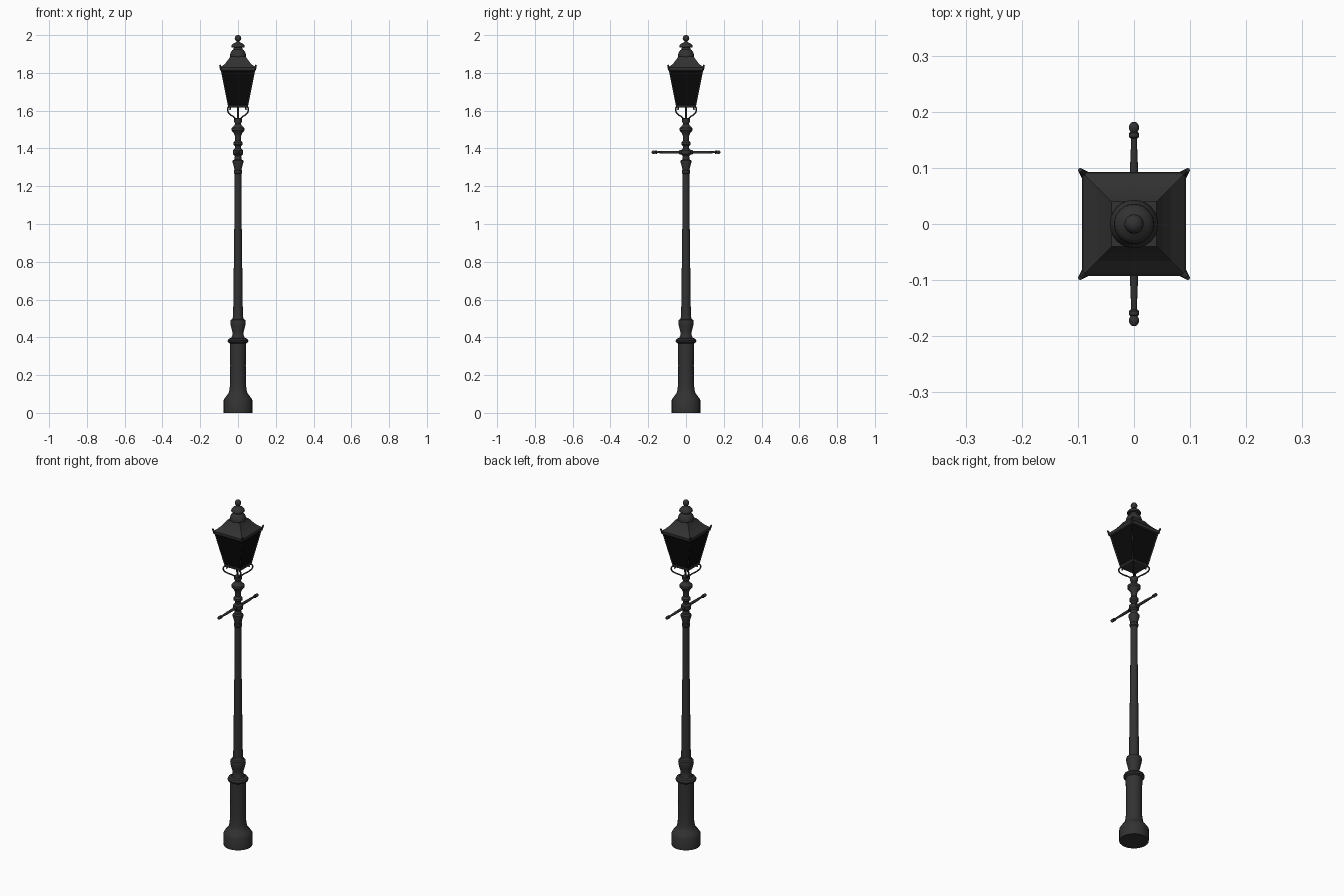
import bpy, bmesh, math
from mathutils import Vector, Matrix

if "Cube" in bpy.data.objects:
    bpy.data.objects.remove(bpy.data.objects["Cube"])


def material(name, v):
    m = bpy.data.materials.new(name)
    m.diffuse_color = (v, v, v, 1)
    m.use_nodes = True
    m.node_tree.nodes["Principled BSDF"].inputs["Base Color"].default_value = m.diffuse_color
    return m


IRON = material("dark iron", 0.032)
GLASS = material("black glass", 0.003)


def finish(name, bm, mat, smooth=True):
    bmesh.ops.recalc_face_normals(bm, faces=bm.faces)
    me = bpy.data.meshes.new(name)
    bm.to_mesh(me)
    bm.free()
    me.materials.append(mat)
    ob = bpy.data.objects.new(name, me)
    bpy.context.collection.objects.link(ob)
    if smooth:
        bpy.ops.object.select_all(action='DESELECT')
        ob.select_set(True)
        bpy.context.view_layer.objects.active = ob
        bpy.ops.object.shade_smooth_by_angle(angle=math.radians(35))
    return ob


def loft(name, profile, sides, mat, turn=0.0, k=1.0, matrix=None):
    """Stack rings of (radius, height); k scales radius (sqrt 2 for squares)."""
    bm = bmesh.new()
    rings = []
    for r, z in profile:
        rings.append([bm.verts.new((r * k * math.cos(turn + i * math.tau / sides),
                                    r * k * math.sin(turn + i * math.tau / sides), z))
                      for i in range(sides)])
    for a, b in zip(rings, rings[1:]):
        for i in range(sides):
            j = (i + 1) % sides
            bm.faces.new((a[i], a[j], b[j], b[i]))
    bm.faces.new(rings[0][::-1])
    bm.faces.new(rings[-1])
    if matrix:
        bm.transform(matrix)
    return finish(name, bm, mat, sides > 4)


def square(name, profile, mat):
    return loft(name, profile, 4, mat, math.pi / 4, math.sqrt(2))


def rod(name, p, q, r1, r2, sides=8):
    p, q = Vector(p), Vector(q)
    d = q - p
    m = Matrix.Translation(p) @ d.to_track_quat('Z', 'Y').to_matrix().to_4x4()
    return loft(name, [(r1, 0), (r2, d.length)], sides, IRON, math.pi / 4, 1, m)


# Post: pedestal, fluted-looking shaft and turned neck
loft("pedestal", [(.076, 0), (.076, .068), (.070, .078), (.060, .092), (.050, .104),
                  (.046, .12), (.042, .15), (.041, .25), (.043, .36), (.043, .368),
                  (.053, .374), (.055, .382), (.050, .392), (.036, .397), (.033, .405)], 24, IRON)
loft("shaft_base", [(.033, .40), (.029, .415), (.030, .43), (.038, .46), (.041, .478),
                    (.039, .492), (.030, .497), (.026, .51)], 24, IRON)
loft("shaft", [(.026, .50), (.024, .65), (.0195, 1.0), (.018, 1.30)], 16, IRON)
loft("neck", [(.018, 1.265), (.022, 1.27), (.022, 1.283), (.019, 1.287), (.021, 1.30),
              (.028, 1.325), (.028, 1.336), (.018, 1.342), (.017, 1.36), (.026, 1.37),
              (.027, 1.38), (.026, 1.39), (.016, 1.40), (.016, 1.412), (.024, 1.42),
              (.024, 1.432), (.015, 1.442), (.016, 1.465), (.022, 1.48), (.034, 1.495),
              (.034, 1.508), (.022, 1.518), (.015, 1.53), (.020, 1.54), (.020, 1.558),
              (.010, 1.562)], 24, IRON)

# Ladder rest along y with ball ends
for s in (-1, 1):
    turn = Matrix.Translation((0, 0, 1.38)) @ Matrix.Rotation(-s * math.pi / 2, 4, 'X')
    loft("ladder_bar", [(.012, .015), (.012, .032), (.0075, .038), (.0075, .09), (.005, .152),
                        (.009, .155), (.009, .162), (.006, .164), (.009, .169),
                        (.009, .175), (.005, .181), (.001, .182)], 12, IRON, 0, 1, turn)

# Lantern body: glass, tray, corner bars and rims
square("lantern_glass", [(.047, 1.625), (.086, 1.82)], GLASS)
square("lantern_tray", [(.048, 1.617), (.051, 1.619), (.052, 1.628), (.049, 1.631)], IRON)
square("lantern_rim", [(.086, 1.808), (.091, 1.812), (.093, 1.822), (.093, 1.828)], IRON)
for sx in (-1, 1):
    for sy in (-1, 1):
        rod("corner_bar", (sx * .048, sy * .048, 1.62), (sx * .088, sy * .088, 1.82), .004, .004, 4)
        rod("corner_horn", (sx * .087, sy * .087, 1.815), (sx * .096, sy * .096, 1.842), .008, .004)

# Roof, vent and finial
square("lantern_roof", [(.093, 1.826), (.086, 1.833), (.066, 1.852), (.052, 1.87), (.040, 1.888)], IRON)
loft("roof_vent", [(.038, 1.875), (.043, 1.886), (.043, 1.892), (.039, 1.908), (.031, 1.92),
                   (.024, 1.925), (.022, 1.934), (.036, 1.936), (.035, 1.944), (.027, 1.954),
                   (.014, 1.96), (.008, 1.966), (.008, 1.97)], 24, IRON)
ball = [(.017 * math.sin(a) + .0003, 1.983 - .017 * math.cos(a))
        for a in [i * math.pi / 10 for i in range(11)]]
loft("finial_ball", ball, 16, IRON)

# Feed pipe and four scrolled brackets on the diagonals
rod("feed_pipe", (0, 0, 1.55), (0, 0, 1.63), .004, .004)
path = [(.012, 1.553), (.030, 1.566), (.058, 1.580), (.076, 1.597), (.077, 1.613),
        (.066, 1.620), (.058, 1.612), (.062, 1.606)]
for i in range(4):
    a = math.pi / 4 + i * math.pi / 2
    cu = bpy.data.curves.new("bracket", 'CURVE')
    cu.dimensions = '3D'
    cu.bevel_depth = .004
    cu.bevel_resolution = 2
    cu.resolution_u = 4
    cu.use_fill_caps = True
    sp = cu.splines.new('BEZIER')
    sp.bezier_points.add(len(path) - 1)
    for bp, (r, z) in zip(sp.bezier_points, path):
        bp.co = (r * math.cos(a), r * math.sin(a), z)
        bp.handle_left_type = bp.handle_right_type = 'AUTO'
    cu.materials.append(IRON)
    ob = bpy.data.objects.new("scroll_bracket", cu)
    bpy.context.collection.objects.link(ob)
    bpy.ops.object.select_all(action='DESELECT')
    ob.select_set(True)
    bpy.context.view_layer.objects.active = ob
    bpy.ops.object.convert(target='MESH')
